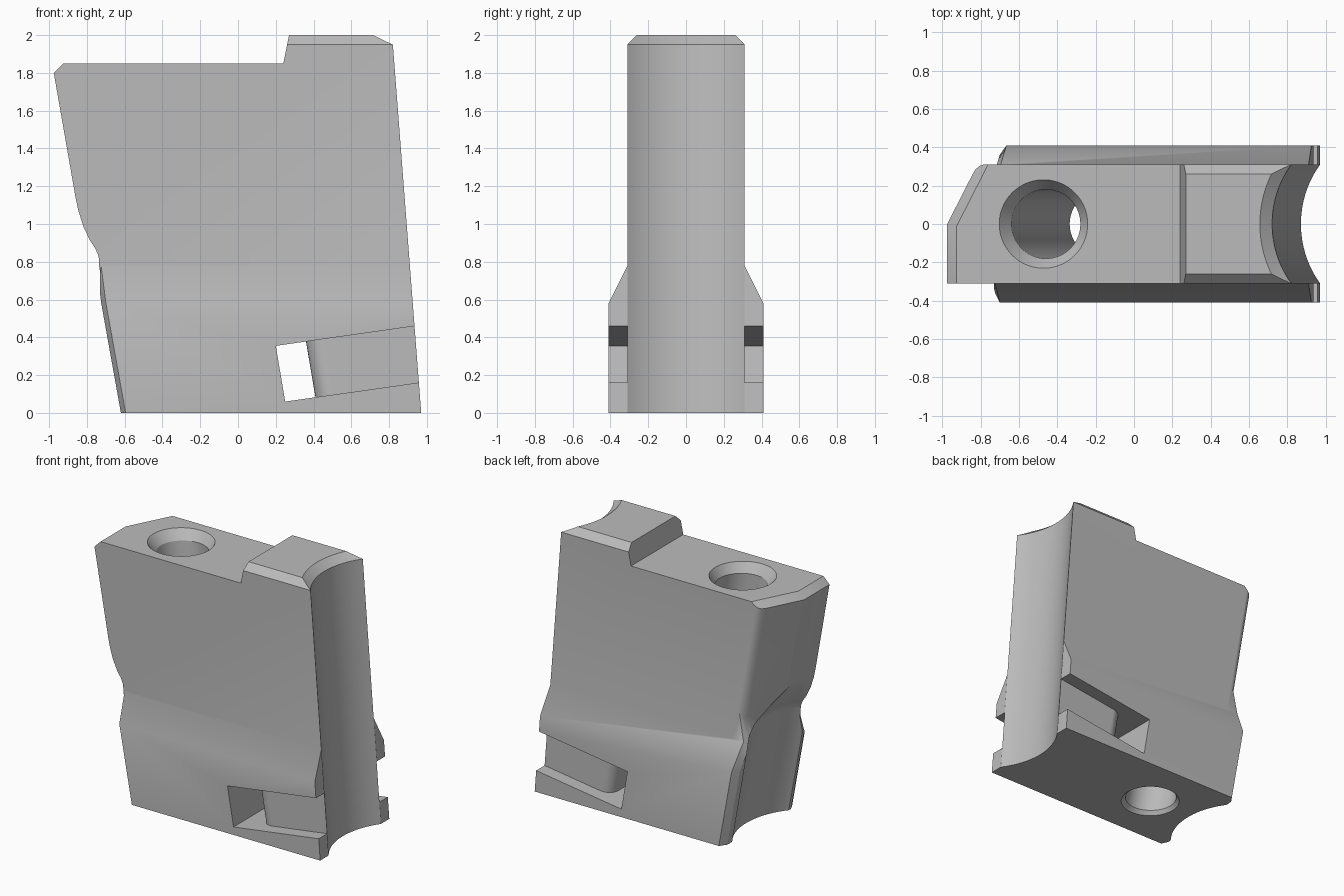
import bpy, bmesh, math
from mathutils import Vector

if "Cube" in bpy.data.objects:
    bpy.data.objects.remove(bpy.data.objects["Cube"])

LEAN = -0.174    # slant of the left side and the hole
RAKE = -0.077    # slant of the right side

grey = bpy.data.materials.new("plain_grey")
grey.use_nodes = True
grey.diffuse_color = (0.5, 0.5, 0.5, 1)
grey.node_tree.nodes["Principled BSDF"].inputs["Base Color"].default_value = (0.5, 0.5, 0.5, 1)


def loft(name, rings):
    """Skin a stack of equal-length point rings and cap both ends."""
    bm = bmesh.new()
    loops = [[bm.verts.new(p) for p in ring] for ring in rings]
    n = len(loops[0])
    for a, b in zip(loops, loops[1:]):
        for i in range(n):
            j = (i + 1) % n
            bm.faces.new((a[i], a[j], b[j], b[i]))
    bm.faces.new(loops[0][::-1])
    bm.faces.new(loops[-1])
    bmesh.ops.recalc_face_normals(bm, faces=bm.faces)
    mesh = bpy.data.meshes.new(name)
    bm.to_mesh(mesh)
    bm.free()
    mesh.materials.append(grey)
    obj = bpy.data.objects.new(name, mesh)
    bpy.context.collection.objects.link(obj)
    return obj


def slanted_round(name, x0, slope, profile, sides=96):
    """Round cutter on a slanted axis; profile holds (radius, height) pairs."""
    angles = [2 * math.pi * (i + 0.5) / sides for i in range(sides)]
    return loft(name, [[(x0 + slope * z + r * math.cos(a), r * math.sin(a), z)
                        for a in angles] for r, z in profile])


def combine(target, other, operation):
    mod = target.modifiers.new(operation, 'BOOLEAN')
    mod.operation, mod.object, mod.solver = operation, other, 'EXACT'
    bpy.context.view_layer.objects.active = target
    bpy.ops.object.modifier_apply(modifier=mod.name)
    bpy.data.objects.remove(other)


def slice_off(obj, point, normal):
    bm = bmesh.new()
    bm.from_mesh(obj.data)
    cut = bmesh.ops.bisect_plane(bm, geom=bm.verts[:] + bm.edges[:] + bm.faces[:], dist=1e-5,
                                 plane_co=Vector(point), plane_no=Vector(normal), clear_outer=True)
    bmesh.ops.holes_fill(bm, edges=[e for e in cut["geom_cut"] if isinstance(e, bmesh.types.BMEdge)])
    bmesh.ops.recalc_face_normals(bm, faces=bm.faces)
    bm.to_mesh(obj.data)
    bm.free()


# Main slab from its side outline
outline = [(-0.62, 0), (0.97, 0), (0.816, 2), (0.27, 2), (0.24, 1.85), (-0.984, 1.85),
           (-0.86, 1.14), (-0.845, 1.07), (-0.82, 0.99), (-0.785, 0.915), (-0.755, 0.87),
           (-0.738, 0.83), (-0.735, 0.79), (-0.745, 0.7)]
body = loft("jaw_body", [[(x, y, z) for x, z in outline] for y in (-0.31, 0.31)])

# Angled and rounded rear left corner
plan = [(-1, -0.5), (1.5, -0.5), (1.5, 0.5), (-0.74, 0.5), (-0.74, 0.315), (-0.78, 0.31),
        (-0.805, 0.302), (-0.825, 0.285), (-0.842, 0.258), (-1.096, -0.24)]
corner = loft("corner_shape", [[(x + LEAN * (z - 1.8), y, z) for x, y in plan] for z in (-0.2, 2.2)])
combine(body, corner, 'INTERSECT')

# Chamfers along the top
slice_off(body, (-0.975, 0, 1.8), (-1, 0, 1))
slice_off(body, (-0.975, 0, 1.8), (-0.89, 0.454, 1))
for side in (-1, 1):
    slice_off(body, (0, side * 0.31, 1.95), (0, side, 1))

# Wider foot with flared shoulders, blending into the slab
foot_rings = []
for z, half, front_x, back_x in ((0, 0.41, -0.62, -0.585), (0.58, 0.41, -0.724, -0.69),
                                 (0.78, 0.31, -0.75, -0.72), (1.1, 0.3, -0.76, -0.66)):
    right_x = 0.97 + RAKE * z - (0.05 if z > 1 else 0)
    foot_rings.append([(front_x, -half + 0.05, z), (front_x + 0.025, -half, z), (right_x, -half, z),
                       (right_x, half, z), (back_x + 0.025, half, z), (back_x - 0.01, half - 0.05, z)])
combine(body, loft("flared_foot", foot_rings), 'UNION')

# Hollow right side, with a flared rim at the top
combine(body, slanted_round("right_groove", 1.40, RAKE,
                            [(0.53, -0.2), (0.53, 1.95), (0.65, 2.05)]), 'DIFFERENCE')
# Hollow lower left side, fading out upwards
combine(body, slanted_round("left_groove", -1.03, LEAN,
                            [(0.53, -0.2), (0.53, 0.82), (0.51, 0.88), (0.33, 1.18)]), 'DIFFERENCE')
# Slanted through hole, countersunk at both ends
combine(body, slanted_round("screw_hole", -0.15, LEAN,
                            [(0.24, -0.04), (0.18, 0.03), (0.18, 1.78), (0.245, 1.87)]), 'DIFFERENCE')

# Clip slot that wraps round a rounded core
core = []
for step in range(9):
    a = math.pi / 2 * step / 8
    core.append((0.25 - 0.09 * math.sin(a), 0.22 + 0.09 * math.cos(a)))
half_slot = [(0, 0.5), (1, 0.5), (1, 0.31)] + core
slot_plan = half_slot + [(u, -y) for u, y in reversed(half_slot)]
slot = loft("clip_slot", [[(0.25 + u + dx, y, 0.06 + 0.142 * u + dz) for u, y in slot_plan]
                          for dx, dz in ((0, 0), (-0.05, 0.295))])
combine(body, slot, 'DIFFERENCE')

# Smooth shading with crisp edges
bpy.ops.object.select_all(action='DESELECT')
body.select_set(True)
bpy.context.view_layer.objects.active = body
bpy.ops.object.shade_smooth_by_angle(angle=math.radians(30))
normals = body.modifiers.new("even_normals", 'WEIGHTED_NORMAL')
normals.keep_sharp = True
